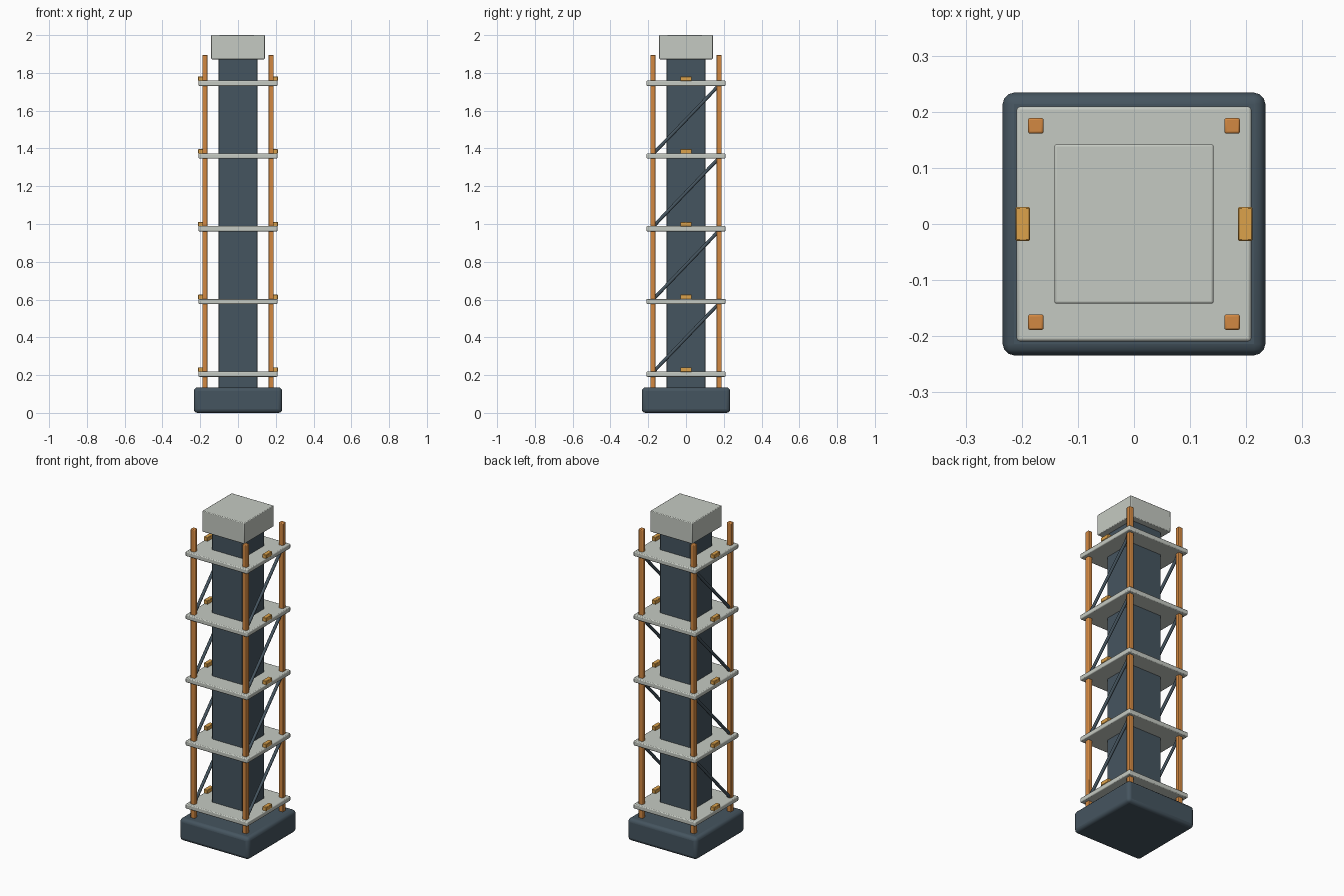
import bpy, math
from mathutils import Vector

if "Cube" in bpy.data.objects:
    bpy.data.objects.remove(bpy.data.objects["Cube"])


def material(name, color):
    m = bpy.data.materials.new(name)
    m.diffuse_color = (*color, 1)
    m.use_nodes = True
    m.node_tree.nodes["Principled BSDF"].inputs["Base Color"].default_value = m.diffuse_color
    return m


DARK = material("dark_slate", (0.06, 0.09, 0.115))
PALE = material("pale_grey", (0.56, 0.59, 0.54))
ORANGE = material("orange", (0.65, 0.25, 0.055))
AMBER = material("amber", (0.72, 0.36, 0.07))


def box(name, center, size, mat, bevel=0.0, segments=2):
    bpy.ops.mesh.primitive_cube_add(size=1, location=center)
    ob = bpy.context.object
    ob.name = name
    ob.scale = size
    bpy.ops.object.transform_apply(location=False, rotation=False, scale=True)
    ob.data.materials.append(mat)
    if bevel:
        mod = ob.modifiers.new("bevel", "BEVEL")
        mod.width = bevel
        mod.segments = segments
        bpy.ops.object.shade_smooth_by_angle(angle=math.radians(35))
    return ob


def rod(name, a, b, radius, mat):
    a, b = Vector(a), Vector(b)
    bpy.ops.mesh.primitive_cylinder_add(vertices=12, radius=radius, depth=(b - a).length,
                                        location=(a + b) / 2)
    ob = bpy.context.object
    ob.name = name
    ob.rotation_euler = (b - a).to_track_quat('Z', 'Y').to_euler()
    ob.data.materials.append(mat)
    bpy.ops.object.shade_smooth_by_angle(angle=math.radians(35))
    return ob


POST = 0.175
levels = [0.205 + 0.385 * i for i in range(5)]

# Footing, central shaft and cap
box("base", (0, 0, 0.0675), (0.468, 0.468, 0.135), DARK, 0.02, 3)
box("core_shaft", (0, 0, 1.0), (0.208, 0.208, 1.76), DARK, 0.004, 1)
box("cap", (0, 0, 1.936), (0.284, 0.284, 0.128), PALE, 0.004)

# Corner posts
for x in (-POST, POST):
    for y in (-POST, POST):
        box("corner_post", (x, y, 1.0125), (0.028, 0.028, 1.765), ORANGE, 0.004)

# Platforms with an edge clip on each side
for z in levels:
    box("platform", (0, 0, z), (0.418, 0.418, 0.028), PALE, 0.005)
    for x in (-0.198, 0.198):
        box("edge_clip", (x, 0, z + 0.024), (0.026, 0.06, 0.024), AMBER, 0.002, 1)

# Diagonal braces on the two sides, rising from front to back
for low, high in zip(levels, levels[1:]):
    for x in (-POST, POST):
        rod("diagonal_brace", (x, -POST, low + 0.01), (x, POST, high - 0.01), 0.009, DARK)
